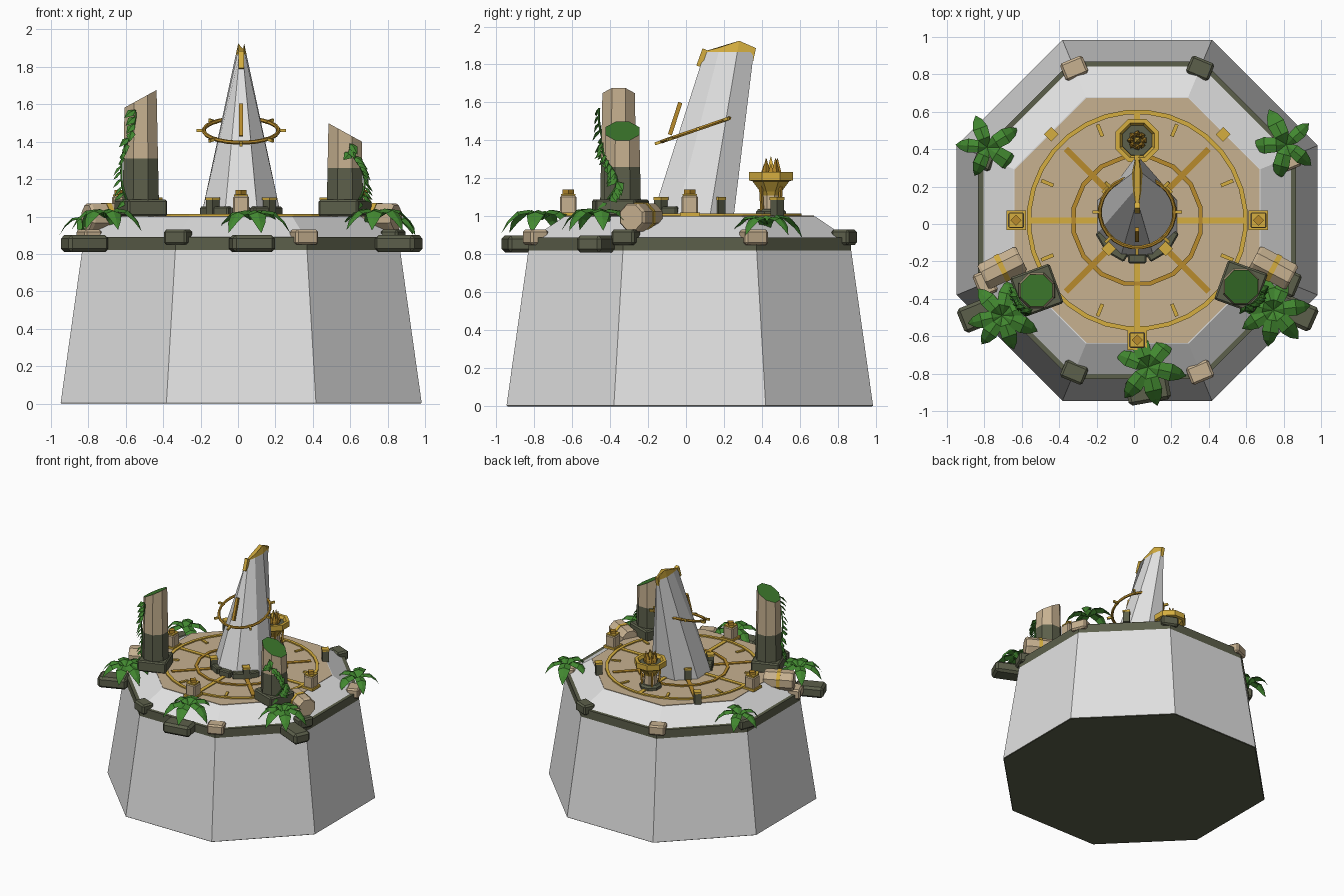
import bpy, bmesh, math, random
from math import sin, cos, pi, radians
from mathutils import Vector, Matrix

random.seed(4)
default_cube = bpy.data.objects.get("Cube")
if default_cube:
    bpy.data.objects.remove(default_cube)


def material(name, color):
    mat = bpy.data.materials.new(name)
    mat.use_nodes = True
    mat.diffuse_color = (*color, 1)
    mat.node_tree.nodes["Principled BSDF"].inputs["Base Color"].default_value = (*color, 1)
    return mat


WHITE = material("pale stone", (.75, .75, .75))
OLIVE = material("dark olive stone", (.107, .115, .07))
TAN = material("tan stone", (.57, .44, .28))
GOLD = material("bright gold", (.66, .42, .05))
BRONZE = material("deep gold", (.48, .26, .025))
LEAF = material("leaf green", (.055, .25, .03))
MOSS = material("moss green", (.045, .19, .025))

CENTER = Vector((.017, .02, 0))
EIGHTH = pi / 4
OCT = 1 / cos(pi / 8)      # circumradius of an octagon with apothem one


def finish(name, bm, mats, matrix=None, rule=None):
    bmesh.ops.recalc_face_normals(bm, faces=bm.faces)
    if rule:
        for face in bm.faces:
            face.material_index = rule(face)
    mesh = bpy.data.meshes.new(name)
    bm.to_mesh(mesh)
    bm.free()
    for mat in mats:
        mesh.materials.append(mat)
    obj = bpy.data.objects.new(name, mesh)
    bpy.context.collection.objects.link(obj)
    if matrix:
        obj.matrix_world = matrix
    return obj


def place(loc, rot=0):
    return Matrix.Translation(loc) @ Matrix.Rotation(rot, 4, 'Z')


def loft(rings, closed=False):
    """Skin matching rings of points; cap the ends or join them up."""
    bm = bmesh.new()
    rows = [[bm.verts.new(p) for p in ring] for ring in rings]
    pairs = list(zip(rows, rows[1:])) + ([(rows[-1], rows[0])] if closed else [])
    for low, high in pairs:
        for i in range(len(low)):
            j = (i + 1) % len(low)
            bm.faces.new((low[i], low[j], high[j], high[i]))
    if not closed:
        bm.faces.new(rows[0])
        bm.faces.new(rows[-1])
    return bm


def lathe(profile, n=8, closed=False):
    return loft([[(r * cos((k + .5) * 2 * pi / n), r * sin((k + .5) * 2 * pi / n), z)
                  for k in range(n)] for r, z in profile], closed)


def box(name, loc, size, mat, rot=0, bevel=0.0, matrix=None):
    bm = bmesh.new()
    bmesh.ops.create_cube(bm, size=1)
    bmesh.ops.scale(bm, vec=size, verts=bm.verts)
    if bevel:
        bmesh.ops.bevel(bm, geom=bm.edges[:], offset=bevel, segments=1, affect='EDGES')
    return finish(name, bm, [mat], matrix or place(loc, rot))


def bar(name, start, end, width, mat):
    start, end = Vector(start), Vector(end)
    turn = (end - start).to_track_quat('Z', 'Y').to_matrix().to_4x4()
    return box(name, None, (width, width, (end - start).length), mat,
               matrix=Matrix.Translation((start + end) / 2) @ turn)


def cut(bm, point, normal, clear=False):
    geom = bm.verts[:] + bm.edges[:] + bm.faces[:]
    done = bmesh.ops.bisect_plane(bm, geom=geom, plane_co=point, plane_no=normal, clear_outer=clear)
    if clear:
        edges = [e for e in done["geom_cut"] if isinstance(e, bmesh.types.BMEdge)]
        bmesh.ops.contextual_create(bm, geom=edges)


# Octagonal island: tapered base, dark rim, sloped shoulder, paved floor
for name, mat, profile in (
        ("base", WHITE, ((.965, .004), (.85, .82))),
        ("base_underside", OLIVE, ((.96, 0), (.965, .004))),
        ("rim", OLIVE, ((.85, .81), (.85, .89))),
        ("shoulder", WHITE, ((.83, .885), (.66, 1))),
        ("floor", TAN, ((.655, .99), (.655, 1.004)))):
    finish(name, lathe([(r * OCT, z) for r, z in profile]), [mat], place(CENTER))

# Inlaid floor rings, spokes and ticks
for name, radius, n, mat in (("outer_ring", .58, 32, GOLD), ("inner_ring", .345, 16, BRONZE)):
    a, b = radius - .012, radius + .012
    finish(name, lathe([(a, 1), (b, 1), (b, 1.014), (a, 1.014)], n, True), [mat], place(CENTER))
for k in range(4):
    straight = k % 2 == 0
    box("spoke", CENTER + Vector((0, 0, 1.006)), (1.16 if straight else 1.08, .032, .01),
        GOLD if straight else BRONZE, k * EIGHTH)
for k in range(8):
    turn = (k + .5) * EIGHTH
    box("tick", CENTER + Vector((.52 * cos(turn), .52 * sin(turn), 1.008)), (.07, .02, .012), GOLD, turn)

# Rim brackets on the corners
for k in range(8):
    turn = (k + .5) * EIGHTH
    box("bracket", CENTER + Vector((.88 * cos(turn), .88 * sin(turn), .89)), (.1, .13, .08),
        OLIVE if k % 2 else TAN, turn, .012)

# Boulders hanging over the rim
for x, y, turn in ((-.82, -.48, 22), (.86, -.47, -24), (.075, -.885, 10)):
    box("boulder", (x, y, .855), (.23, .14, .09), OLIVE, radians(turn), .018)

# Small lantern pedestals
for x, y in ((-.63, .02), (.665, .02), (.017, -.62)):
    box("pedestal", (x, y, 1.055), (.085, .085, .11), TAN, 0, .008)
    box("pedestal_foot", (x, y, 1.01), (.105, .105, .02), GOLD)
    box("pedestal_plate", (x, y, 1.114), (.075, .075, .01), GOLD)
    box("pedestal_gem", (x, y, 1.125), (.042, .042, .035), BRONZE, EIGHTH)

# Dark posts with gold tops, around the spire and on the outer diagonals
spots = [(.215, k) for k in (1, 3, 5, 7)] + [(.65, 1), (.65, 3)]
for radius, k in spots:
    spot = CENTER + Vector((radius * cos(k * EIGHTH), radius * sin(k * EIGHTH), 0))
    box("post", spot + Vector((0, 0, 1.045)), (.05, .05, .09), OLIVE, k * EIGHTH)
    box("post_top", spot + Vector((0, 0, 1.095)), (.056, .056, .015), GOLD, k * EIGHTH)
for k in range(-5, 0):
    turn = k * pi / 6
    box("collar_stone", CENTER + Vector((.205 * cos(turn), .205 * sin(turn), 1.025)),
        (.05, .1, .055), OLIVE, turn, .008)

# Leaning spire: octagon below, thin ridge above with a gold tip
foot = [(CENTER.x + .232 * cos((k + .5) * EIGHTH), .037 + .232 * sin((k + .5) * EIGHTH), 1)
        for k in range(8)]
ridge = ((.016, .28, 1.925), (.008, .36, 1.89), (.008, .1, 1.87), (.016, .178, 1.89))
right, back, front, mid = ridge
order = ((right, 1), (back, 1), (back, -1), (right, -1), (mid, -1), (front, -1), (front, 1), (mid, 1))
tip = [(CENTER.x + side * p[0], p[1], p[2]) for p, side in order]
bm = loft([foot, tip])
cut(bm, (0, 0, 1.865), (0, 0, 1))
finish("spire", bm, [WHITE, GOLD], rule=lambda f: int(f.calc_center_median().z > 1.865))
X = CENTER.x
bar("spire_front_trim", (X, .068, 1.79), (X, .1, 1.88), .028, GOLD)
bar("spire_back_trim", (X, .34, 1.82), (X, .355, 1.89), .028, GOLD)
bar("spire_blade", (X, -.085, 1.43), (X, -.03, 1.6), .022, BRONZE)

# Tilted halo with short spikes
halo = Matrix.Translation((X, .063, 1.46)) @ Matrix.Rotation(radians(19), 4, 'X')
tube = [(.2 + .011 * cos(k * pi / 3), .011 * sin(k * pi / 3)) for k in range(6)]
finish("halo", lathe(tube, 24, True), [BRONZE], halo)
for k in range(8):
    way = Vector((cos(k * EIGHTH), sin(k * EIGHTH), 0))
    bar("halo_spike", halo @ (way * .19), halo @ (way * .24), .016, GOLD)

# Brazier with struts and flames
spot = Vector((X, .447, 0))
for name, mat, profile in (
        ("brazier_foot", OLIVE, ((.085, 1), (.085, 1.025), (.07, 1.04))),
        ("brazier_column", TAN, ((.055, 1.04), (.05, 1.12))),
        ("brazier_bowl", GOLD, ((.05, 1.11), (.06, 1.13), (.105, 1.185), (.125, 1.19),
                                (.125, 1.235), (.1, 1.235), (.08, 1.2))),
        ("brazier_coals", OLIVE, ((.09, 1.2), (.085, 1.215)))):
    finish(name, lathe(profile), [mat], place(spot))
for k in range(8):
    way = Vector((cos(k * EIGHTH), sin(k * EIGHTH), 0))
    if k % 2:
        bar("brazier_strut", spot + way * .065 + Vector((0, 0, 1.03)),
            spot + way * .075 + Vector((0, 0, 1.16)), .014, BRONZE)
    height = .1 if k % 3 else .07
    finish("flame", lathe(((.018, 0), (.02, height / 3), (.002, height)), 4), [BRONZE],
           place(spot + way * .035 + Vector((0, 0, 1.205)), k))
finish("flame", lathe(((.025, 0), (.02, .06), (.002, .11)), 4), [GOLD], place(spot + Vector((0, 0, 1.205))))


def blade(bm, matrix, stations):
    """Creased leaf from (along, half width, height) stations."""
    rows = [[bm.verts.new(matrix @ Vector((a, s * w, h - abs(s) * w * .35))) for s in (-1, 0, 1)]
            for a, w, h in stations]
    for low, high in zip(rows, rows[1:]):
        for i in (0, 1):
            bm.faces.new((low[i], low[i + 1], high[i + 1], high[i]))


# Broken pillars on plinths, mirrored in slope, with mossy tops and vines
for side, x, y, top, dark, turn in ((-1, -.52, -.355, 1.63, 1.31, 20), (1, .572, -.335, 1.45, 1.26, -20)):
    spot = Vector((x, y, 0))
    box("plinth", spot + Vector((0, 0, 1.045)), (.225, .225, .09), OLIVE, radians(turn), .01)
    bm = lathe(((.105, 1.08), (.09, 1.75)))
    cut(bm, (0, 0, top), (side * .55, 0, 1), True)
    cut(bm, (0, 0, dark), (0, 0, 1))
    finish("pillar", bm, [TAN, OLIVE, MOSS], place(spot),
           lambda f: 2 if f.normal.z > .5 else int(f.calc_center_median().z < dark))
    vines = bmesh.new()
    path = []
    for k in range(14):
        t = k / 13
        angle = radians(270 + side * (15 + 60 * (.5 + .5 * sin(t * 5))))
        out = Vector((cos(angle), sin(angle), 0))
        p = spot + out * .108 + Vector((0, 0, 1.09 + t * (top - 1.15)))
        path.append(p)
        lean = Matrix.Rotation(angle, 4, 'Z') @ Matrix.Rotation(radians(55), 4, 'Y')
        spin = Matrix.Rotation(random.uniform(-1, 1), 4, 'Z')
        blade(vines, Matrix.Translation(p) @ lean @ spin, ((0, .004, 0), (.03, .026, .01), (.075, 0, 0)))
    finish("vine_leaves", vines, [LEAF])
    for a, b in zip(path, path[1:]):
        bar("vine_stem", a, b, .009, MOSS)

# Fallen column drums with a gold band
for x, turn in ((-.705, 26), (.745, -28)):
    lay = place((x, -.235, .995), radians(turn)) @ Matrix.Rotation(pi / 2, 4, 'Y')
    finish("fallen_drum", lathe(((.07, -.115), (.08, -.1), (.08, .1), (.07, .115))), [TAN], lay)
    finish("drum_band", lathe(((.084, -.014), (.084, .014))), [GOLD], lay)

# Drooping ferns
stations = ((0, .012, 0), (.06, .042, .05), (.13, .048, .04), (.18, .03, -.01), (.215, 0, -.075))
for x, y, z, count, start in ((-.785, .41, .96, 5, 175), (.815, .425, .96, 5, 110), (-.705, -.49, .995, 7, 30),
                              (.745, -.46, .995, 7, 10), (.075, -.765, .985, 6, 45)):
    bm = bmesh.new()
    for k in range(count):
        angle = radians(start) + k * 2 * pi / count + random.uniform(-.15, .15)
        size = random.uniform(.85, 1)
        if abs(x) > .78 and cos(angle) * x > 0:
            size *= .9
        blade(bm, place((x, y, z), angle) @ Matrix.Scale(size, 4), stations)
    finish("fern", bm, [LEAF])
